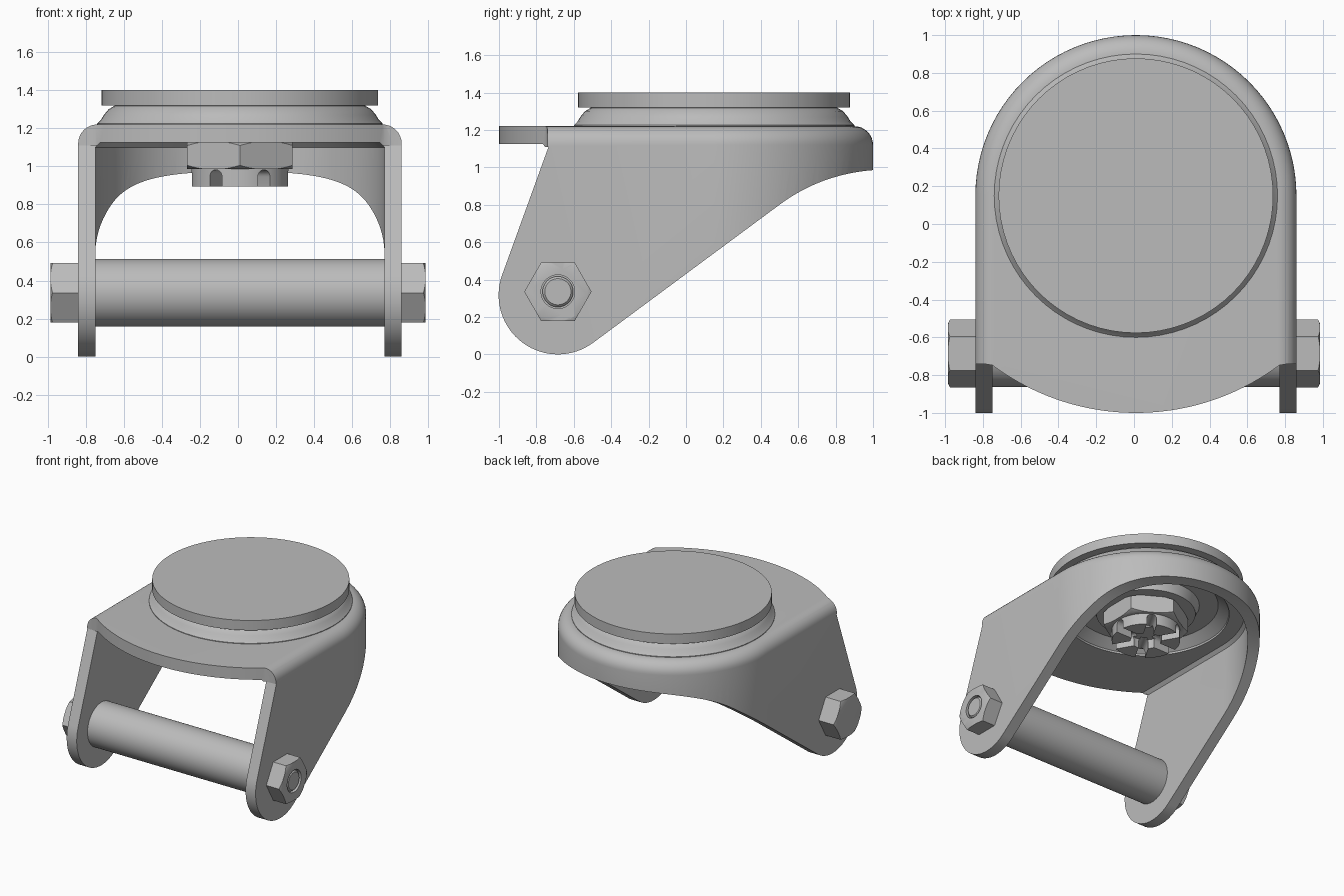
import bpy, bmesh
from math import pi, cos, sin, sqrt, radians
from mathutils import Matrix, Vector

cube = bpy.data.objects.get("Cube")
if cube:
    bpy.data.objects.remove(cube, do_unlink=True)

steel = bpy.data.materials.new("plain_grey_steel")
steel.use_nodes = True
GREY = (0.5, 0.5, 0.5, 1)
steel.diffuse_color = GREY
steel.node_tree.nodes["Principled BSDF"].inputs["Base Color"].default_value = GREY

# Shared layout
MID = 0.01                       # centre plane of the fork
SWIVEL = (MID, 0.15)             # swivel axis
AXLE_Y, AXLE_Z = -0.685, 0.335
OUTER, WALL = 0.85, 0.09
UP = Matrix.Translation((*SWIVEL, 0))
SIDEWAYS = Matrix(((0, 0, 1, 0), (1, 0, 0, 0), (0, 1, 0, 0), (0, 0, 0, 1)))
AXLE = Matrix.Translation((0, AXLE_Y, AXLE_Z)) @ SIDEWAYS


def arc(cx, cy, r, start, end, n):
    return [(cx + r * cos(radians(start + (end - start) * i / n)),
             cy + r * sin(radians(start + (end - start) * i / n))) for i in range(n + 1)]


def loft(name, rings, frame=Matrix()):
    """Closed solid through rings of equal point count."""
    bm = bmesh.new()
    loops = [[bm.verts.new(p) for p in ring] for ring in rings]
    n = len(loops[0])
    for a, b in zip(loops, loops[1:]):
        for i in range(n):
            bm.faces.new((a[i], a[(i + 1) % n], b[(i + 1) % n], b[i]))
    bm.faces.new(loops[0][::-1])
    bm.faces.new(loops[-1])
    bmesh.ops.recalc_face_normals(bm, faces=bm.faces)
    mesh = bpy.data.meshes.new(name)
    bm.to_mesh(mesh)
    bm.free()
    mesh.transform(frame)
    mesh.materials.append(steel)
    obj = bpy.data.objects.new(name, mesh)
    bpy.context.collection.objects.link(obj)
    return obj


def prism(name, pts, low, high, frame=Matrix()):
    return loft(name, [[(x, y, z) for x, y in pts] for z in (low, high)], frame)


def turned(name, profile, frame=UP, sides=72):
    """Solid of revolution from (radius, height) points."""
    return loft(name, [[(r * cos(2 * pi * i / sides), r * sin(2 * pi * i / sides), z)
                        for i in range(sides)] for r, z in profile], frame)


def carve(obj, tool, operation="DIFFERENCE"):
    mod = obj.modifiers.new("carve", "BOOLEAN")
    mod.object, mod.operation, mod.solver = tool, operation, "EXACT"
    bpy.context.view_layer.objects.active = obj
    bpy.ops.object.modifier_apply(modifier=mod.name)
    bpy.data.objects.remove(tool, do_unlink=True)


def hexagon(name, radius, low, high, frame, phase, cut_low, cut_high):
    """Hexagonal prism with turned corner chamfers."""
    obj = prism(name, arc(0, 0, radius, phase, phase + 300, 5), low, high, frame)
    flat = radius * 0.88
    drop = (radius - flat) * 0.6
    bottom = [(flat, low), (radius + .005, low + drop)] if cut_low else [(radius + .005, low - .1)]
    top = [(radius + .005, high - drop), (flat, high)] if cut_high else [(radius + .005, high + .1)]
    carve(obj, turned("chamfer", bottom + top, frame), "INTERSECT")
    return obj


# Fork: rounded U-shaped cap, hollowed and trimmed to the side outline
def u_ring(inset, z, front):
    r = OUTER - inset
    pts = arc(*SWIVEL, r, 0, 180, 48)
    return [(x, y, z) for x, y in pts + [(MID - r, front), (MID + r, front)]]


roll = arc(0.1, 1.12, 0.1, 180, 90, 8)
fork = loft("fork", [u_ring(0, -0.2, -1.3)] + [u_ring(d, z, -1.3) for d, z in roll])
carve(fork, loft("hollow", [u_ring(WALL, -0.3, -1.5), u_ring(WALL, 1.1, -1.5),
                            u_ring(WALL + 0.025, 1.125, -1.5)]))

rear = []
for i in range(17):
    t = i / 16
    p = (1 - t) ** 2 * Vector((0.5, 0.8)) + 2 * t * (1 - t) * Vector((0.72, 0.963)) \
        + t * t * Vector((1.0, 0.985))
    rear.append(tuple(p))
outline = ([(-1.2, 1.4), (-1.2, 1.11), (-0.735, 1.11)]
           + arc(AXLE_Y, 0.317, 0.317, 160, 306.5, 32) + rear + [(1.2, 0.99), (1.2, 1.4)])
carve(fork, prism("side_outline", outline, -1.3, 1.3, SIDEWAYS), "INTERSECT")

# Bowed front lip of the top plate
bow = []
for i in range(41):
    x = -0.95 + 1.9 * i / 40
    bow.append((MID + x, min(-0.74, 0.27 - sqrt(1.27 ** 2 - x * x))))
carve(fork, prism("lip_trim", bow + [(1.2, -2), (-1.2, -2)], 1.1, 1.5))

# Pressed recess under the plate, with a central boss left standing
recess = turned("recess", [(0.64, 1.0), (0.62, 1.14), (0.54, 1.2)])
carve(recess, turned("boss_gap", [(0.37, 0.9), (0.37, 1.13), (0.44, 1.3)]))
carve(fork, recess)

# Swivel race and mounting disc
turned("swivel_race", [(0.75, 1.21), (0.75, 1.225), (0.73, 1.245), (0.715, 1.27),
                       (0.69, 1.3), (0.66, 1.318), (0.66, 1.33)])
turned("mounting_disc", [(0.727, 1.32), (0.727, 1.4)])

# Castellated king nut
hexagon("king_nut", 0.32, 0.985, 1.13, UP, 30, True, True)
crown = turned("king_nut_crown", [(0.255, 0.895), (0.255, 1.0)])
carve(crown, turned("bore", [(0.115, 0.8), (0.115, 0.97)]))
slot = [(-0.037, 0.85)] + arc(0, 0.945, 0.037, 180, 0, 10) + [(0.037, 0.85)]
for k in range(6):
    turn = UP @ Matrix.Rotation(k * pi / 3, 4, "Z") @ SIDEWAYS
    carve(crown, prism("slot", slot, 0.08, 0.35, turn))

# Axle tube, bolt head and nut
turned("axle_tube", [(0.178, MID - 0.77), (0.178, MID + 0.77)], AXLE)
hexagon("axle_bolt_head", 0.18, -0.985, -0.835, AXLE, 0, True, False)
nut = hexagon("axle_nut", 0.18, 0.855, 0.985, AXLE, 0, False, True)
carve(nut, turned("nut_bore", [(0.09, 0.95), (0.09, 1.1)], AXLE))
turned("axle_bolt_end", [(0.082, 0.9), (0.082, 0.97), (0.07, 0.982)], AXLE)

# Smooth curved faces, keep edges crisp
bpy.ops.object.select_all(action="DESELECT")
for obj in bpy.context.scene.objects:
    if obj.type == "MESH" and steel.name in obj.data.materials:
        obj.select_set(True)
        bpy.context.view_layer.objects.active = obj
bpy.ops.object.shade_smooth_by_angle(angle=radians(30))
